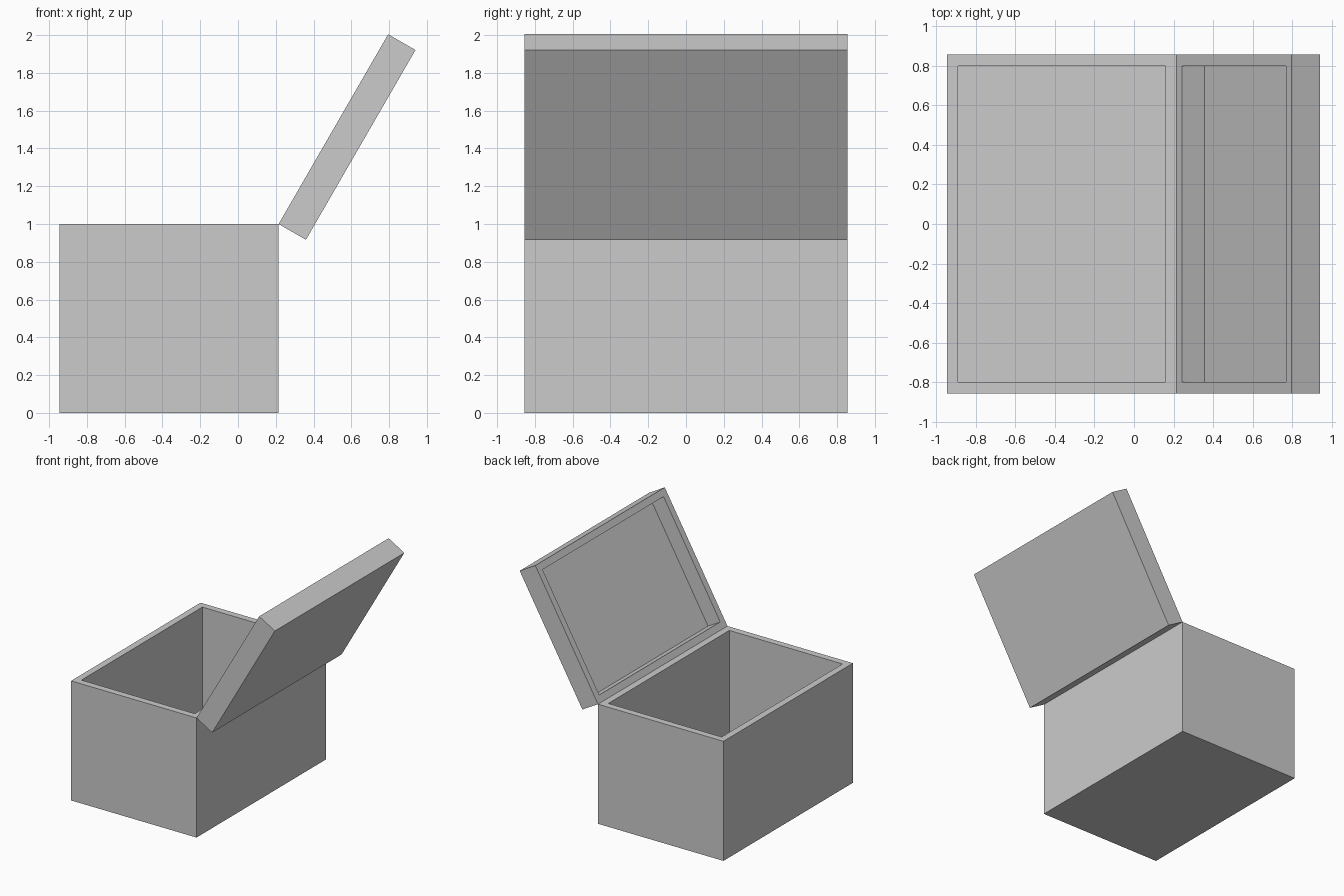
import bpy, bmesh, math
from mathutils import Matrix, Vector

if "Cube" in bpy.data.objects:
    bpy.data.objects.remove(bpy.data.objects["Cube"])

LENGTH, WIDTH, WALL = 1.16, 1.71, 0.056
HINGE = Vector((0.215, 0, 1.0))


def tray(name, height, depth, matrix):
    """Open box: top face inset into a rim, then pushed down to form the cavity."""
    bm = bmesh.new()
    bmesh.ops.create_cube(bm, size=1)
    bmesh.ops.scale(bm, vec=(LENGTH, WIDTH, height), verts=bm.verts)
    top = max(bm.faces, key=lambda f: f.calc_center_median().z)
    bmesh.ops.inset_region(bm, faces=[top], thickness=WALL, use_even_offset=True)
    floor = bmesh.ops.extrude_discrete_faces(bm, faces=[top])["faces"][0]
    bmesh.ops.translate(bm, vec=(0, 0, -depth), verts=floor.verts)
    # Put the hinge-side rim edge at the local origin
    bmesh.ops.translate(bm, vec=(-LENGTH / 2, 0, -height / 2), verts=bm.verts)
    bmesh.ops.transform(bm, matrix=matrix, verts=bm.verts)
    bmesh.ops.recalc_face_normals(bm, faces=bm.faces)
    mesh = bpy.data.meshes.new(name)
    bm.to_mesh(mesh)
    bm.free()
    obj = bpy.data.objects.new(name, mesh)
    bpy.context.collection.objects.link(obj)


# Box body, rim at the hinge height
tray("box_body", 1.0, 0.95, Matrix.Translation(HINGE))

# Lid: flipped so its hollow side faces the box, swung open about the hinge
flip = Matrix.Diagonal((1, 1, -1, 1))
lid_turn = Matrix.Rotation(math.radians(120), 4, 'Y')
tray("lid", 0.167, 0.13, Matrix.Translation(HINGE) @ lid_turn @ flip)
